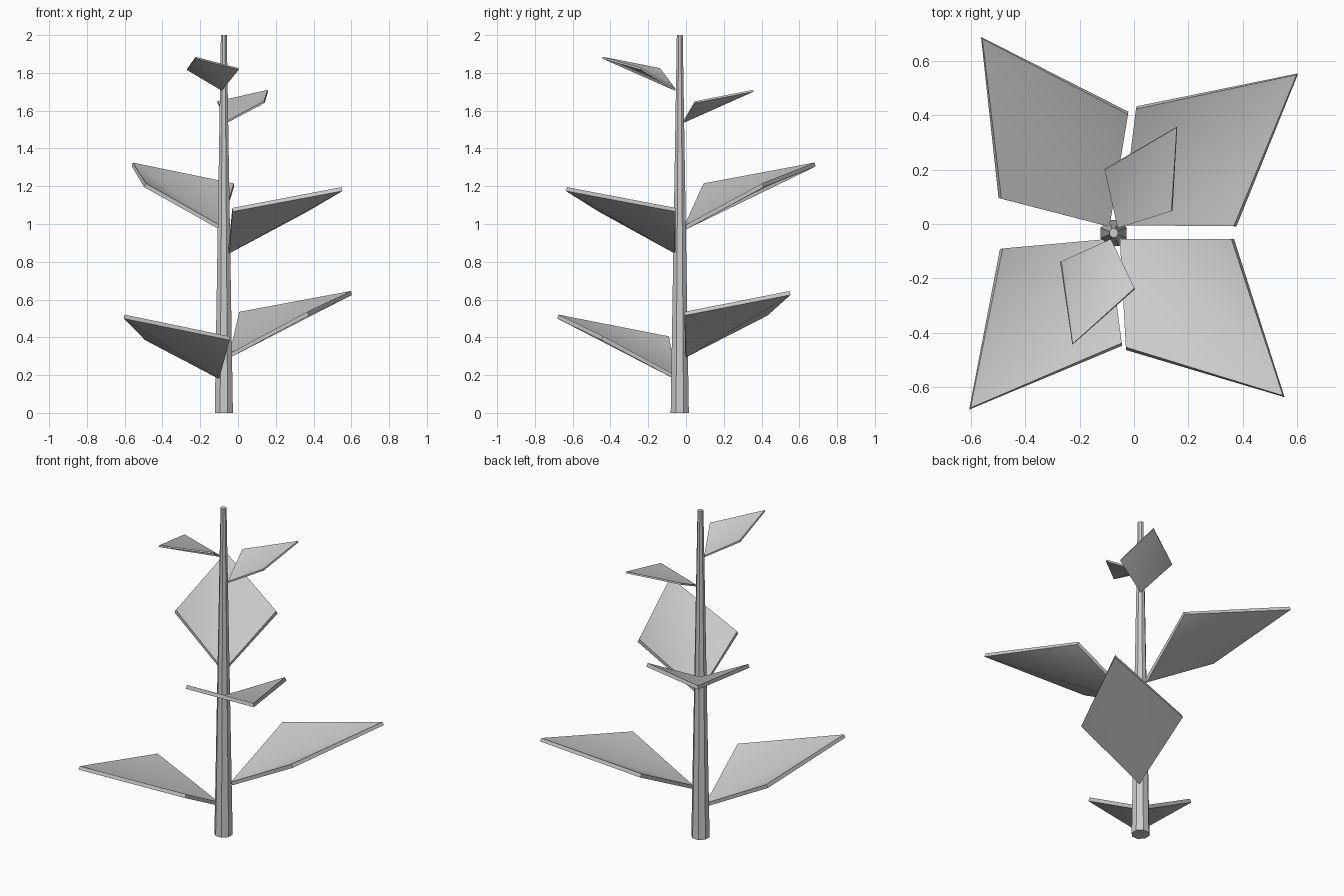
import bpy
import math
from mathutils import Vector

cube = bpy.data.objects.get("Cube")
if cube:
    bpy.data.objects.remove(cube, do_unlink=True)

grey = bpy.data.materials.new("plain grey")
grey.use_nodes = True
colour = (0.6, 0.6, 0.6, 1)
grey.diffuse_color = colour
grey.node_tree.nodes["Principled BSDF"].inputs["Base Color"].default_value = colour

STEM = (-0.075, -0.033)

# Tapered eight-sided stem
bpy.ops.mesh.primitive_cone_add(vertices=8, radius1=0.052, radius2=0.017, depth=2,
                                location=(*STEM, 1), rotation=(0, 0, math.pi / 8))
stem = bpy.context.object
stem.name = "stem"
stem.data.materials.append(grey)


def leaf(name, base, side_a, tip, side_b, thickness):
    """Kite-shaped leaf folded along its midrib, with a solid rim."""
    mesh = bpy.data.meshes.new(name)
    points = [Vector(p) for p in (base, side_a, tip, side_b)]
    # anticlockwise from above, so the thickness grows downwards
    a, b = points[1] - points[0], points[2] - points[0]
    if a.x * b.y - a.y * b.x < 0:
        points[1], points[3] = points[3], points[1]
    mesh.from_pydata(points, [], [(0, 1, 2), (0, 2, 3)])
    mesh.materials.append(grey)
    ob = bpy.data.objects.new(name, mesh)
    bpy.context.collection.objects.link(ob)
    solid = ob.modifiers.new("thickness", "SOLIDIFY")
    solid.thickness = thickness
    solid.offset = -1
    bpy.ops.object.select_all(action="DESELECT")
    ob.select_set(True)
    bpy.context.view_layer.objects.active = ob
    bpy.ops.object.modifier_apply(modifier="thickness")
    bpy.ops.object.shade_smooth_by_angle(angle=math.radians(40))


# Lower pair
leaf("lower_leaf_front", (-0.095, -0.055, 0.2), (-0.482, -0.09, 0.405),
     (-0.6, -0.675, 0.52), (-0.045, -0.437, 0.405), 0.022)
leaf("lower_leaf_back", (-0.045, -0.005, 0.315), (0.366, -0.008, 0.535),
     (0.597, 0.548, 0.645), (0.007, 0.422, 0.535), 0.022)

# Middle pair
leaf("middle_leaf_front", (-0.052, -0.055, 0.865), (0.357, -0.055, 1.085),
     (0.547, -0.63, 1.195), (-0.03, -0.452, 1.085), 0.022)
leaf("middle_leaf_back", (-0.09, -0.01, 0.99), (-0.487, 0.093, 1.215),
     (-0.557, 0.68, 1.325), (-0.022, 0.402, 1.215), 0.022)

# Small upper pair
leaf("upper_leaf_back", (-0.06, -0.015, 1.545), (-0.108, 0.198, 1.65),
     (0.157, 0.355, 1.71), (0.137, 0.047, 1.65), 0.01)
leaf("upper_leaf_front", (-0.085, -0.055, 1.715), (-0.267, -0.137, 1.825),
     (-0.225, -0.44, 1.885), (0.002, -0.235, 1.825), 0.01)
